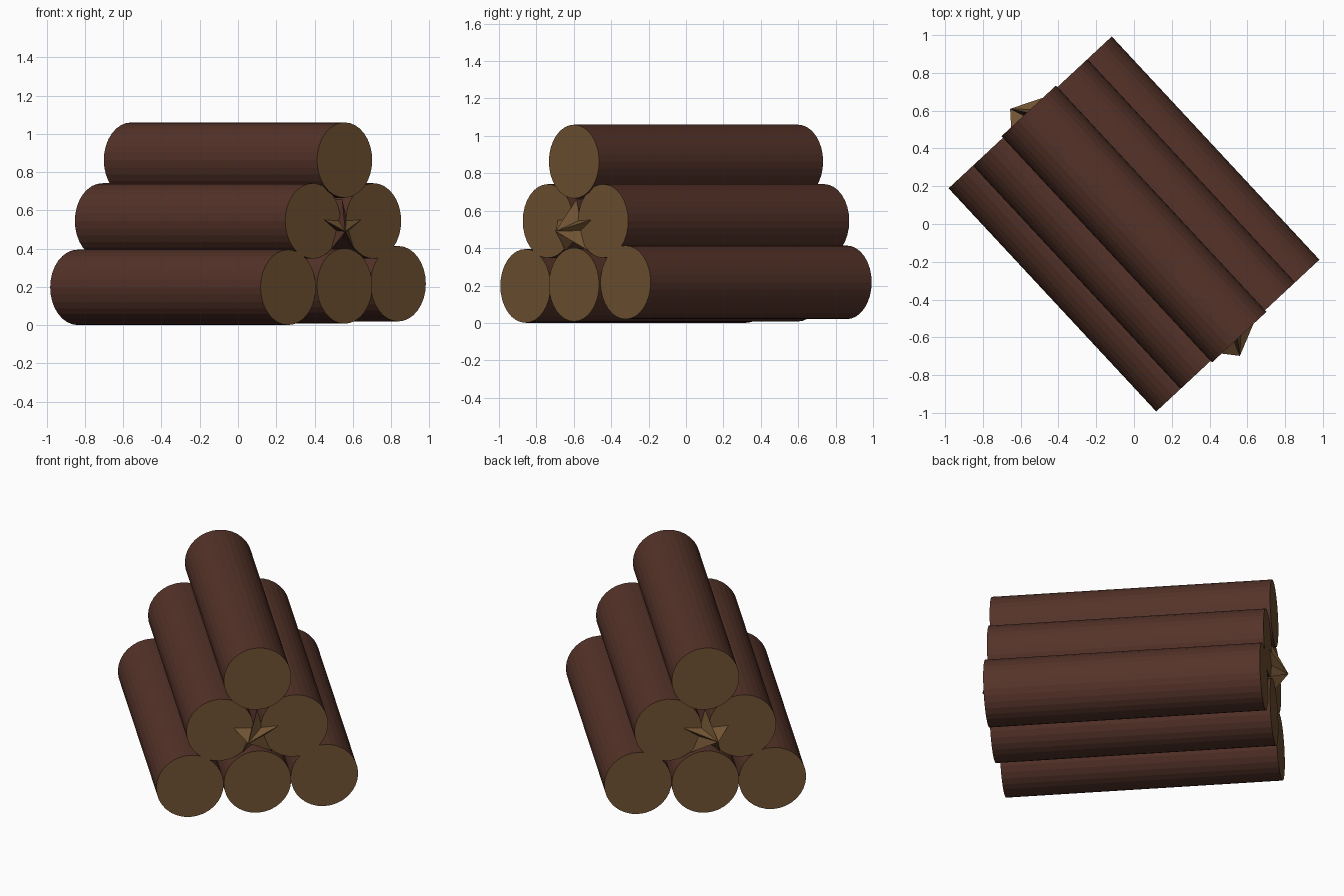
import bpy, bmesh, math
from mathutils import Vector

if "Cube" in bpy.data.objects:
    bpy.data.objects.remove(bpy.data.objects["Cube"])

ALONG = Vector((0.681, -0.732, 0)).normalized()   # log axis
ACROSS = Vector((-ALONG.y, ALONG.x, 0))           # stacking direction
UP = Vector((0, 0, 1))
HALF, R, SIDES = 0.807, 0.197, 32


def material(name, rgb):
    m = bpy.data.materials.new(name)
    m.diffuse_color = (*rgb, 1)
    m.use_nodes = True
    m.node_tree.nodes["Principled BSDF"].inputs["Base Color"].default_value = m.diffuse_color
    return m


bark = material("dark bark", (0.09, 0.033, 0.022))
cut_wood = material("cut wood", (0.168, 0.088, 0.033))


def place(along, across, z):
    return ALONG * along + ACROSS * across + UP * z


def finish(name, bm):
    bmesh.ops.recalc_face_normals(bm, faces=bm.faces)
    # faces looking along the log are cut wood, the rest is bark
    for f in bm.faces:
        f.normal_update()
        f.material_index = int(abs(f.normal.dot(ALONG)) > 0.2)
    me = bpy.data.meshes.new(name)
    bm.to_mesh(me)
    bm.free()
    me.materials.append(bark)
    me.materials.append(cut_wood)
    bpy.context.collection.objects.link(bpy.data.objects.new(name, me))


def prism(name, profile, across, z, half, tip=None):
    bm = bmesh.new()
    rings = [[bm.verts.new(place(s * half, across + a, z + h)) for a, h in profile]
             for s in (-1, 1)]
    n = len(profile)
    for i in range(n):
        j = (i + 1) % n
        bm.faces.new((rings[0][i], rings[0][j], rings[1][j], rings[1][i]))
    for s, ring in zip((-1, 1), rings):
        if tip:
            apex = bm.verts.new(place(s * tip[0], tip[1], tip[2]))
            for i in range(n):
                bm.faces.new((ring[i], ring[(i + 1) % n], apex))
        else:
            bm.faces.new(ring)
    finish(name, bm)


def ring_points(n, radius):
    return [(radius(i) * math.sin(2 * math.pi * i / n),
             radius(i) * math.cos(2 * math.pi * i / n)) for i in range(n)]


# Six stacked logs: name, offset across the pile, height of centre
circle = ring_points(SIDES, lambda i: R)
for name, across, z in [
    ("bottom_log_left", -0.393, 0.198),
    ("bottom_log_middle", 0.0, 0.205),
    ("bottom_log_right", 0.393, 0.217),
    ("middle_log_left", -0.217, 0.545),
    ("middle_log_right", 0.217, 0.545),
    ("top_log", 0.0, 0.863),
]:
    prism(name, circle, across, z, 0.818 if across == 0 else HALF)

# Splintered core in the gap, with pointed ends sticking out
star = ring_points(10, lambda i: 0.05 if i % 2 else 0.15)
prism("splintered_core", star, 0.0, 0.51, 0.80, tip=(0.893, -0.065, 0.49))
